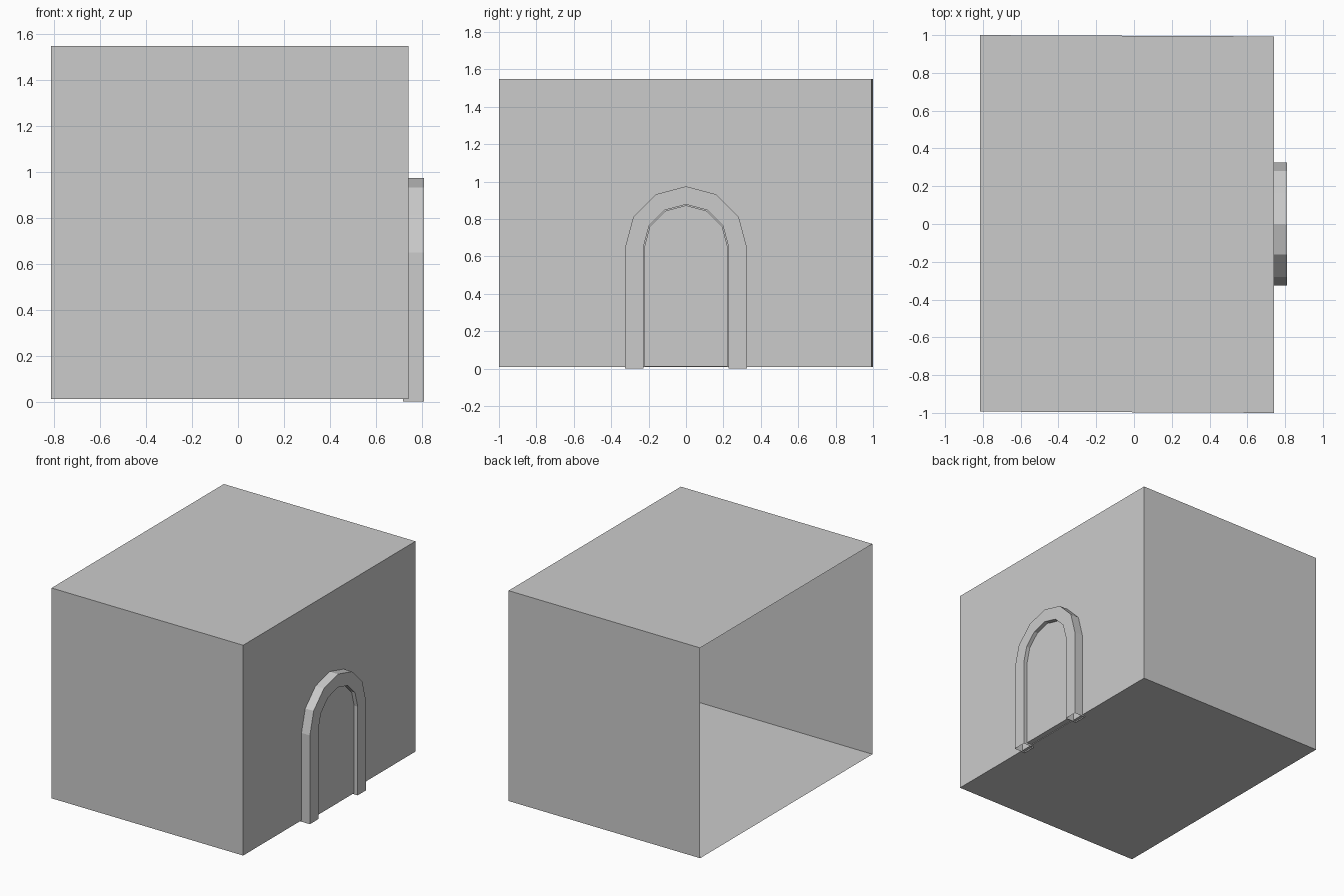
import bpy, math

if "Cube" in bpy.data.objects:
    bpy.data.objects.remove(bpy.data.objects["Cube"])

def make(name, verts, faces):
    me = bpy.data.meshes.new(name)
    me.from_pydata(verts, [], faces)
    me.update()
    ob = bpy.data.objects.new(name, me)
    bpy.context.collection.objects.link(ob)
    return ob

def arch(radius, base, x, spring=0.65, steps=6):
    """Door-shaped outline in the yz plane: leg, half circle, leg."""
    arc = [(x, radius * math.cos(math.pi * i / steps),
            spring + radius * math.sin(math.pi * i / steps)) for i in range(steps + 1)]
    return [(x, radius, base)] + arc + [(x, -radius, base)]

def strips(n, rows):
    """Quads joining consecutive rows of n points."""
    return [(a * n + i, a * n + i + 1, b * n + i + 1, b * n + i)
            for a, b in rows for i in range(n - 1)]

# Room shell: thin sheets, slightly skewed plan, open on the -x side
plan = [(-0.815, -0.993), (0.742, -1.0), (0.742, 0.993), (-0.815, 1.0)]
shell = [(x, y, z) for z in (0.01, 1.55) for x, y in plan]
make("room_shell", shell, [(3, 2, 1, 0), (4, 5, 6, 7),
                           (0, 1, 5, 4), (1, 2, 6, 5), (2, 3, 7, 6)])

# Arched door frame passing through the wall, open underneath
BACK, FRONT = 0.72, 0.81
rows = [arch(0.325, 0, BACK), arch(0.325, 0, FRONT),
        arch(0.228, 0, FRONT), arch(0.228, 0, BACK)]
n = len(rows[0])
make("door_frame", sum(rows, []), strips(n, [(0, 1), (1, 2), (2, 3), (3, 0)]))

# Door leaf recessed in the frame
rows = [arch(0.223, 0.012, 0.745), arch(0.223, 0.012, 0.785)]
make("door", sum(rows, []), strips(n, [(0, 1)]) +
     [tuple(range(n))[::-1], tuple(range(n, 2 * n)), (n - 1, 0, n, 2 * n - 1)])
